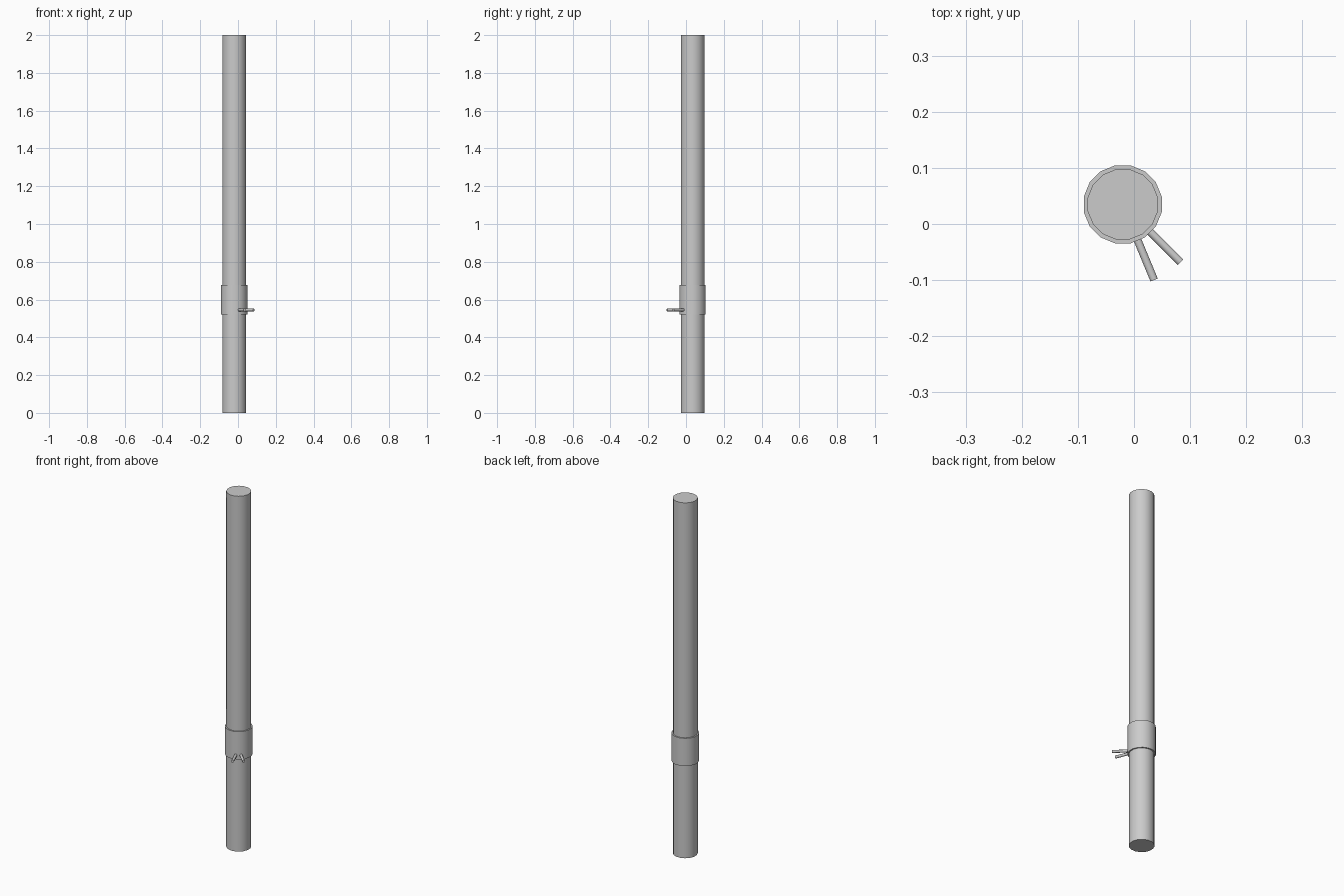
import bpy
import math
from mathutils import Vector

cube = bpy.data.objects.get("Cube")
if cube:
    bpy.data.objects.remove(cube, do_unlink=True)

AXIS = Vector((-0.02, 0.035, 0))   # centre line of the pole
SIDES = 16

metal = bpy.data.materials.new("grey_metal")
metal.use_nodes = True
GREY = (0.6, 0.6, 0.6, 1)
metal.diffuse_color = GREY
metal.node_tree.nodes["Principled BSDF"].inputs["Base Color"].default_value = GREY


def cylinder(name, apothem, start, end, sides):
    """Closed cylinder between two points, flats facing the axes."""
    span = end - start
    bpy.ops.mesh.primitive_cylinder_add(
        vertices=sides, radius=apothem / math.cos(math.pi / sides),
        depth=span.length, location=(start + end) / 2)
    obj = bpy.context.object
    obj.name = name
    # turn half a facet so that flat sides face the axes
    for v in obj.data.vertices:
        x, y = v.co.x, v.co.y
        a = math.pi / sides
        v.co.x = x * math.cos(a) - y * math.sin(a)
        v.co.y = x * math.sin(a) + y * math.cos(a)
    obj.rotation_euler = span.to_track_quat('Z', 'Y').to_euler()
    obj.data.materials.append(metal)
    bpy.ops.object.shade_smooth_by_angle(angle=math.radians(50))
    return obj


def upright(name, apothem, bottom, top):
    up = Vector((0, 0, 1))
    return cylinder(name, apothem, AXIS + up * bottom, AXIS + up * top, SIDES)


# Pole and the sleeve around it
upright("pole", 0.0625, 0, 2)
upright("collar", 0.0695, 0.522, 0.678)

# Two radial pins near the bottom of the collar
for name, degrees in (("left_pin", -45), ("right_pin", -67.5)):
    a = math.radians(degrees)
    out = Vector((math.cos(a), math.sin(a), 0))
    base = AXIS + Vector((0, 0, 0.545))
    cylinder(name, 0.007, base + out * 0.06, base + out * 0.146, 8)
